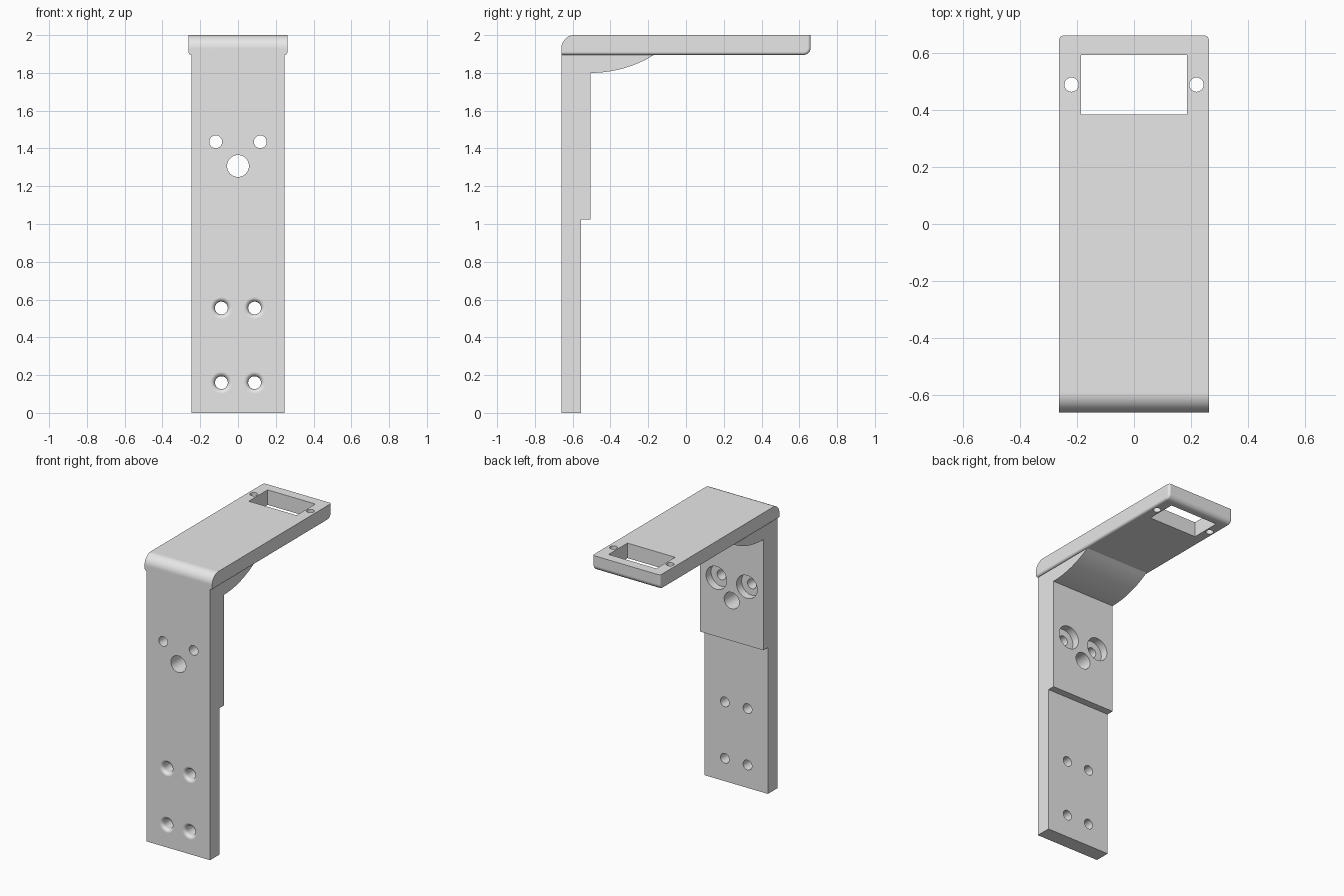
import bpy
import bmesh
from math import sin, cos, pi, radians
from mathutils import Matrix, Vector

if "Cube" in bpy.data.objects:
    bpy.data.objects.remove(bpy.data.objects["Cube"])

grey = bpy.data.materials.new("light_grey")
grey.use_nodes = True
grey.diffuse_color = (0.8, 0.8, 0.8, 1)
grey.node_tree.nodes["Principled BSDF"].inputs["Base Color"].default_value = (0.8, 0.8, 0.8, 1)

FRONT, REAR = -0.66, 0.66
LEDGE, TOP = 1.895, 2.0
HALF_SHELF, HALF_POST = 0.262, 0.246
SIDES = 40


def to_object(name, bm):
    bmesh.ops.recalc_face_normals(bm, faces=bm.faces[:])
    mesh = bpy.data.meshes.new(name)
    bm.to_mesh(mesh)
    bm.free()
    mesh.materials.append(grey)
    obj = bpy.data.objects.new(name, mesh)
    bpy.context.collection.objects.link(obj)
    return obj


def arc(cy, cz, r, start, end, steps):
    """Points on a circle in the side plane, angles in degrees."""
    angles = [radians(start + (end - start) * i / steps) for i in range(steps + 1)]
    return [(cy + r * cos(a), cz + r * sin(a)) for a in angles]


def extrude_profile(points, half):
    """Extrude a side profile symmetrically across x."""
    bm = bmesh.new()
    face = bm.faces.new([bm.verts.new((-half, y, z)) for y, z in points])
    new = bmesh.ops.extrude_face_region(bm, geom=[face])["geom"]
    verts = [v for v in new if isinstance(v, bmesh.types.BMVert)]
    bmesh.ops.translate(bm, verts=verts, vec=(2 * half, 0, 0))
    return bm


def add_lathe(bm, profile, centre, axis="Y"):
    """Closed turned cutter; profile is (radius, distance along axis)."""
    turn = Matrix.Rotation(radians(-90), 3, "X") if axis == "Y" else Matrix.Identity(3)
    rings = []
    for r, d in profile:
        ring = [Vector((r * cos(2 * pi * i / SIDES), r * sin(2 * pi * i / SIDES), d))
                for i in range(SIDES)]
        rings.append([bm.verts.new(turn @ p + Vector(centre)) for p in ring])
    for a, b in zip(rings, rings[1:]):
        for i in range(SIDES):
            j = (i + 1) % SIDES
            bm.faces.new((a[i], a[j], b[j], b[i]))
    bm.faces.new(rings[0])
    bm.faces.new(rings[-1])


def cut_and_finish(obj, cutter_bm):
    cutter = to_object("hole_cutter", cutter_bm)
    cutter.hide_render = True
    mod = obj.modifiers.new("holes", "BOOLEAN")
    mod.operation, mod.solver, mod.object = "DIFFERENCE", "EXACT", cutter
    bpy.ops.object.select_all(action="DESELECT")
    bpy.context.view_layer.objects.active = obj
    obj.select_set(True)
    bpy.ops.object.modifier_apply(modifier=mod.name)
    bpy.data.objects.remove(cutter)
    bpy.ops.object.shade_smooth_by_angle(angle=radians(30))
    normals = obj.modifiers.new("flat_face_normals", "WEIGHTED_NORMAL")
    normals.keep_sharp = True


# Upright post with thicker upper half and curved gusset under the shelf
STEP, THIN, THICK = 1.025, -0.555, -0.505
R = 0.64
gusset = arc(THICK, 1.80 + R, R, -90, -58.4, 12)
gusset[-1] = (gusset[-1][0], LEDGE)
profile = [(FRONT, 0), (THIN, 0), (THIN, STEP), (THICK, STEP)] + gusset + [(FRONT, LEDGE)]
post = to_object("upright_post", extrude_profile(profile, HALF_POST))

# Post holes: four rounded-mouth screw holes, two counterbores, one cable hole
holes = bmesh.new()
mouth = [(0.058, -0.75)] + [(0.058 - 0.024 * sin(t), -0.636 - 0.024 * cos(t))
                            for t in [i * pi / 16 for i in range(9)]] + [(0.034, -0.4)]
bore = [(0.034, -0.75), (0.034, -0.56), (0.08, -0.56), (0.08, -0.4)]
for side in (-1, 1):
    for z in (0.16, 0.555):
        add_lathe(holes, mouth, (0.088 * side, 0, z))
    add_lathe(holes, bore, (0.118 * side, 0, 1.435))
add_lathe(holes, [(0.058, -0.75), (0.058, -0.4)], (0, 0, 1.307))
cut_and_finish(post, holes)

# Shelf with rounded front top edge and rounded rear bottom edge
r_top, r_low = 0.07, 0.037
profile = ([(FRONT, LEDGE)] + arc(REAR - r_low, LEDGE + r_low, r_low, -90, 0, 8)
           + [(REAR, TOP)] + arc(FRONT + r_top, TOP - r_top, r_top, 90, 180, 12))
bm = extrude_profile(profile, HALF_SHELF)


def on_lower_rim(edge):
    a, b = (v.co for v in edge.verts)
    mid = (a + b) / 2
    if abs(a.x - b.x) > 1e-4:
        return False
    under = mid.z < LEDGE + r_low and mid.y > FRONT + 0.01
    rear = mid.y > REAR - 0.001
    return under or rear


bmesh.ops.bevel(bm, geom=[e for e in bm.edges if on_lower_rim(e)], offset=0.016,
                segments=5, profile=0.5, affect="EDGES", clamp_overlap=False)
shelf = to_object("top_shelf", bm)

# Shelf window and its two screw holes
holes = bmesh.new()
bmesh.ops.create_cube(holes, size=1, matrix=Matrix.Translation((0, 0.488, 1.95))
                      @ Matrix.Diagonal((0.37, 0.208, 0.4, 1)))
for side in (-1, 1):
    add_lathe(holes, [(0.025, 1.7), (0.025, 2.2)], (0.219 * side, 0.488, 0), "Z")
cut_and_finish(shelf, holes)
